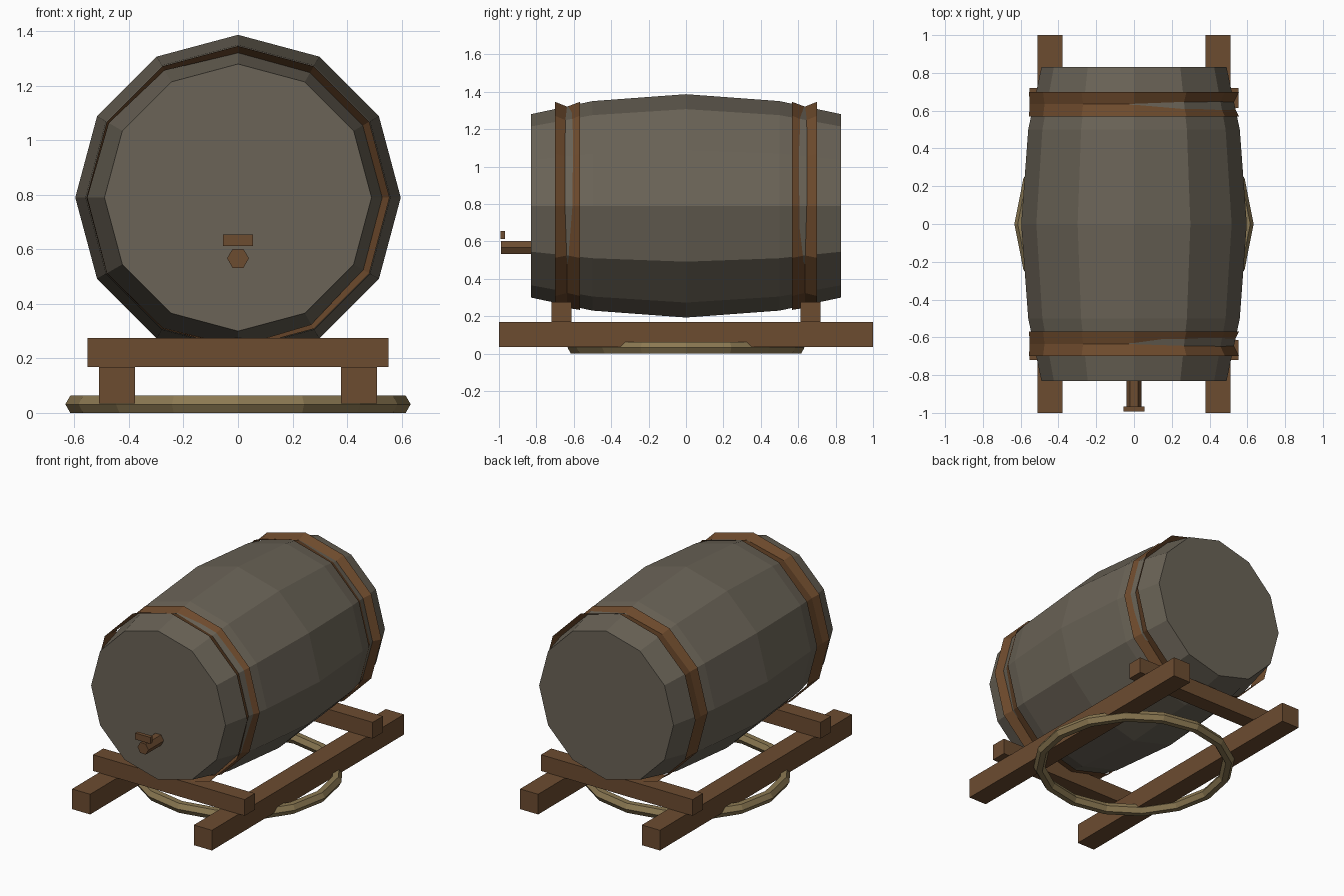
import bpy, bmesh, math

if "Cube" in bpy.data.objects:
    bpy.data.objects.remove(bpy.data.objects["Cube"])

CZ = 0.79      # height of the barrel axis
SIDES = 12


def material(name, rgb):
    m = bpy.data.materials.new(name)
    m.diffuse_color = (*rgb, 1)
    m.use_nodes = True
    m.node_tree.nodes["Principled BSDF"].inputs["Base Color"].default_value = m.diffuse_color
    return m


WOOD = material("weathered_grey_wood", (0.145, 0.126, 0.095))
TIMBER = material("brown_timber", (0.15, 0.072, 0.03))
BAND = material("russet_band", (0.157, 0.07, 0.026))
TAN = material("tan_hoop", (0.26, 0.19, 0.085))


def finish(bm, name, mat):
    me = bpy.data.meshes.new(name)
    bm.to_mesh(me)
    bm.free()
    me.materials.append(mat)
    ob = bpy.data.objects.new(name, me)
    bpy.context.collection.objects.link(ob)
    return ob


def lathe(name, mat, rings, cz=CZ, sides=SIDES, caps=True):
    """Skin rings of (y, radius function of angle) around the y axis."""
    bm = bmesh.new()
    angles = [2 * math.pi * i / sides for i in range(sides)]
    loops = [[bm.verts.new((r(a) * math.cos(a), y, cz + r(a) * math.sin(a)))
              for a in angles] for y, r in rings]
    for lo, hi in zip(loops, loops[1:]):
        for i in range(sides):
            j = (i + 1) % sides
            bm.faces.new((lo[i], hi[i], hi[j], lo[j]))
    if caps:
        bm.faces.new(loops[0])
        bm.faces.new(loops[-1][::-1])
        bmesh.ops.recalc_face_normals(bm, faces=bm.faces)
    return finish(bm, name, mat)


def const(r):
    return lambda a: r


def box(name, mat, lo, hi):
    bm = bmesh.new()
    bmesh.ops.create_cube(bm, size=1)
    for v in bm.verts:
        v.co = [(l + h) / 2 + c * (h - l) for l, h, c in zip(lo, hi, v.co)]
    return finish(bm, name, mat)


# Barrel body with bulging staves
lathe("barrel", WOOD, [(y, const(r)) for y, r in
      ((-0.83, 0.49), (-0.5, 0.56), (0, 0.597), (0.5, 0.56), (0.83, 0.49))])


# Bands: open strips, the middle line pressed into the barrel on one side
def dent(a):
    return 0.538 - 0.016 * math.cos(a - math.radians(28))


for side, s in (("front", -1), ("back", 1)):
    ys = sorted((s * 0.568, s * 0.635, s * 0.70))
    lathe(side + "_band", BAND,
          [(ys[0], const(0.556)), (ys[1], dent), (ys[2], const(0.556))], caps=False)
    # Cradle crossbars
    y0, y1 = sorted((s * 0.613, s * 0.72))
    box(side + "_crossbar", TIMBER, (-0.553, y0, 0.168), (0.553, y1, 0.275))

# Cradle rails
for side, s in (("left", -1), ("right", 1)):
    x0, x1 = sorted((s * 0.378, s * 0.51))
    box(side + "_rail", TIMBER, (x0, -1, 0.035), (x1, 1, 0.168))

# Tap spout and handle
lathe("tap_spout", TIMBER, [(-0.99, const(0.04)), (-0.82, const(0.04))], cz=0.567, sides=6)
box("tap_handle", TIMBER, (-0.055, -0.992, 0.613), (0.055, -0.967, 0.655))

# Loose hoop lying on the floor
bpy.ops.mesh.primitive_torus_add(major_segments=16, minor_segments=6,
                                 major_radius=0.597, minor_radius=0.0365,
                                 location=(0, 0, 0.0316))
hoop = bpy.context.object
hoop.name = "floor_hoop"
hoop.data.materials.append(TAN)
